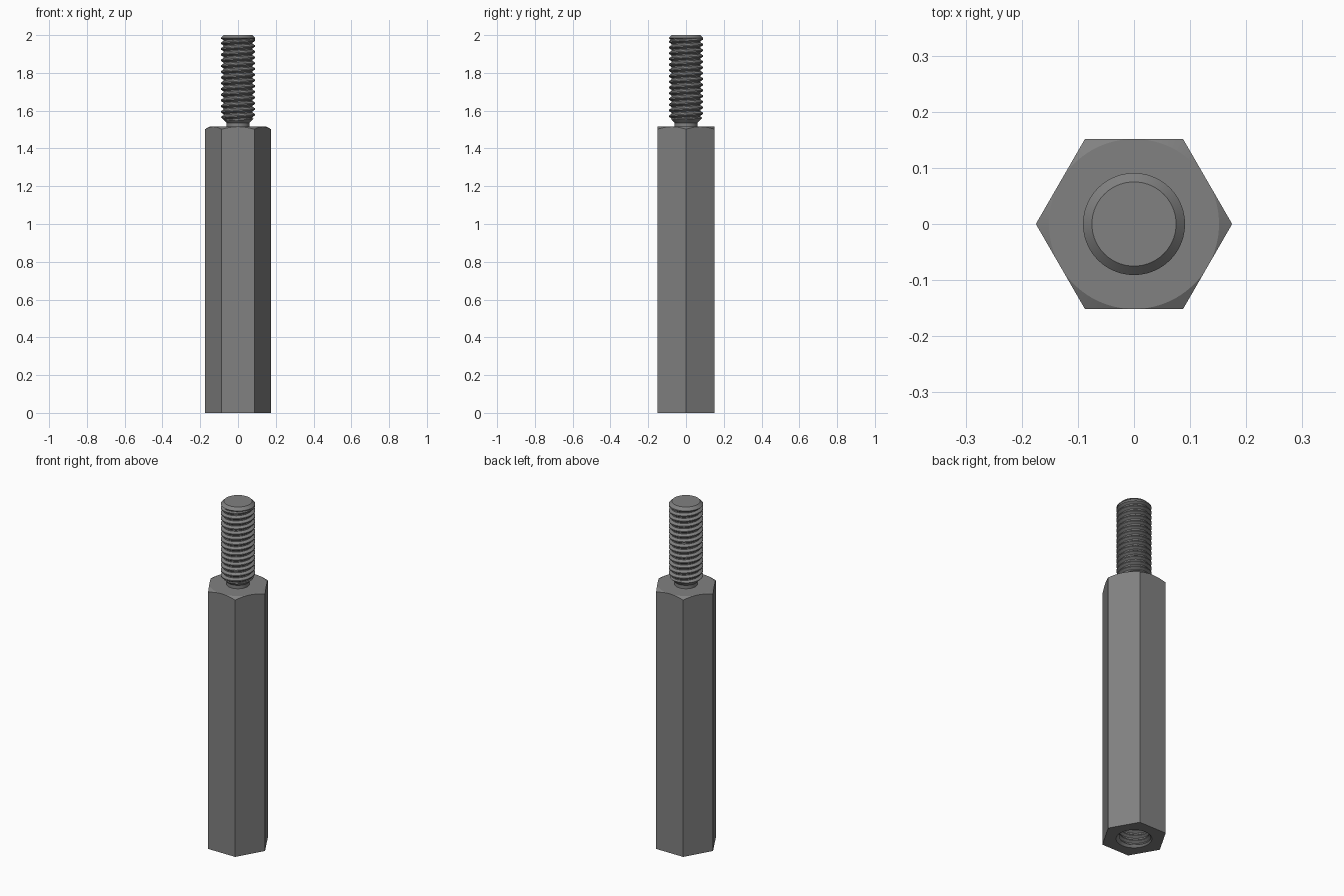
import bpy, bmesh, math

cube = bpy.data.objects.get("Cube")
if cube:
    bpy.data.objects.remove(cube)

# Main dimensions
APOTHEM = 0.1515         # hexagon centre to flat
BODY_TOP = 1.515
PITCH = 0.0303
MAJOR, MINOR = 0.0909, 0.0765
NECK = 0.061
RIM = 0.093              # countersunk bore mouth
SEG = 96
STEPS = 10               # samples along one thread turn

steel = bpy.data.materials.new("dark steel")
steel.use_nodes = True
colour = (0.22, 0.22, 0.22, 1)
steel.diffuse_color = colour
steel.node_tree.nodes["Principled BSDF"].inputs["Base Color"].default_value = colour


def sweep(name, column):
    """Turn a column of (radius, z) points, given per angle, round the z axis."""
    bm = bmesh.new()
    cols = []
    for j in range(SEG + 1):
        a = 2 * math.pi * j / SEG
        cols.append([bm.verts.new((r * math.cos(a), r * math.sin(a), z))
                     for r, z in column(j / SEG)])
    for c, d in zip(cols, cols[1:]):
        for i in range(len(c) - 1):
            bm.faces.new((c[i], d[i], d[i + 1], c[i + 1]))
    bmesh.ops.remove_doubles(bm, verts=bm.verts, dist=1e-5)
    mesh = bpy.data.meshes.new(name)
    bm.to_mesh(mesh)
    bm.free()
    mesh.materials.append(steel)
    obj = bpy.data.objects.new(name, mesh)
    bpy.context.collection.objects.link(obj)
    bpy.ops.object.select_all(action='DESELECT')
    obj.select_set(True)
    bpy.context.view_layer.objects.active = obj
    bpy.ops.object.shade_smooth_by_angle(angle=math.radians(25))
    return obj


def tooth(turn, z):
    """Thread height, 0 at the root and 1 at the crest."""
    p = (z / PITCH - turn) % 1.0
    if p < 0.2:
        return 1.0
    if p < 0.5:
        return (0.5 - p) / 0.3
    return 0.0 if p < 0.7 else (p - 0.7) / 0.3


def helix_heights(turn, z0, z1):
    """Heights that climb with the helix, clamped to the threaded length."""
    base = math.floor(z0 / PITCH) - 1
    count = int(((z1 - z0) / PITCH + 3) * STEPS)
    return [min(max((base + k / STEPS + turn) * PITCH, z0), z1) for k in range(count + 1)]


def clamp01(x):
    return min(max(x, 0.0), 1.0)


# Hexagonal body with a conical chamfer on top and an open bore below
def body_column(turn):
    a = (turn * 6) % 1.0 * math.pi / 3 - math.pi / 6
    r = APOTHEM / math.cos(a)
    edge = BODY_TOP - (r - APOTHEM) * math.tan(math.radians(30))
    return [(RIM, 0), (r, 0), (r, edge), (APOTHEM, BODY_TOP), (NECK, BODY_TOP)]


# Male stud: neck, lead-in cone, thread, chamfered tip
def stud_column(turn):
    z0, z1 = 1.535, 1.984
    pts = [(NECK, BODY_TOP)]
    for z in helix_heights(turn, z0, z1):
        depth = (MAJOR - MINOR) * clamp01((z1 - z) / 0.012)
        r = MAJOR - depth * (1 - tooth(turn, z))
        pts.append((min(r, NECK + (z - z0)), z))
    return pts + [(0.075, 2.0), (0, 2.0)]


# Female thread: conical blind end, thread, countersunk mouth
def bore_column(turn):
    top = 0.6
    pts = [(0, top + 0.045), (MINOR, top)]
    for z in reversed(helix_heights(turn, 0, top - 0.06)):
        depth = (MAJOR - MINOR) * clamp01((top - 0.06 - z) / 0.012)
        pts.append((max(MINOR + depth * tooth(turn, z), RIM - z), z))
    return pts


sweep("hex_body", body_column)
sweep("threaded_stud", stud_column)
sweep("threaded_bore", bore_column)
